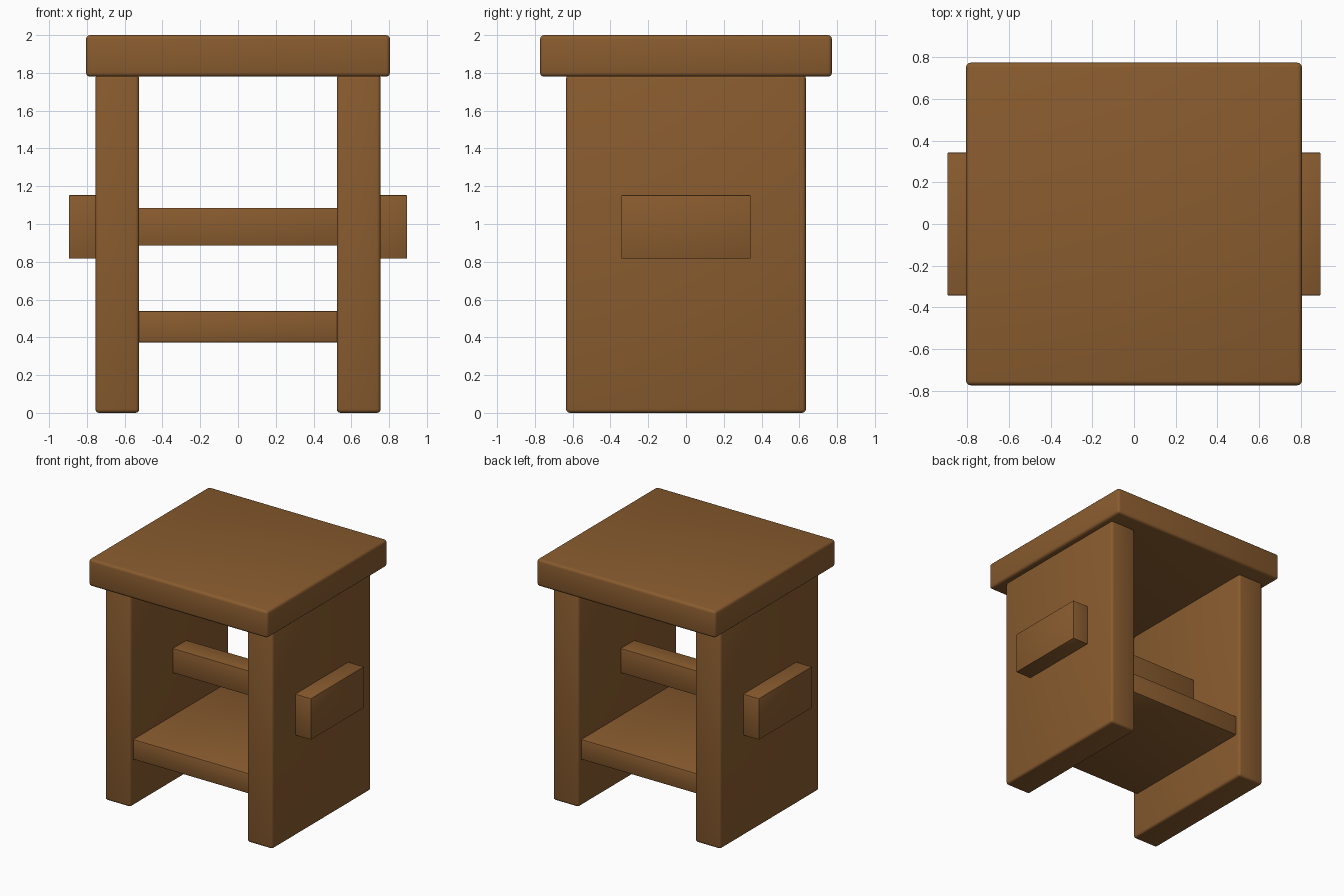
import bpy
import bmesh
from math import radians
from mathutils import Vector

if "Cube" in bpy.data.objects:
    bpy.data.objects.remove(bpy.data.objects["Cube"], do_unlink=True)

# Single warm brown wood colour
COLOUR = (0.25, 0.106, 0.028, 1.0)
wood = bpy.data.materials.new("brown wood")
wood.use_nodes = True
wood.diffuse_color = COLOUR
wood.node_tree.nodes["Principled BSDF"].inputs["Base Color"].default_value = COLOUR


def board(name, low, high, round_edge, segments=3):
    """Wooden board between two opposite corners, with softened edges."""
    low, high = Vector(low), Vector(high)
    size = high - low
    bm = bmesh.new()
    bmesh.ops.create_cube(bm, size=1.0)
    bmesh.ops.scale(bm, vec=size, verts=bm.verts)
    mesh = bpy.data.meshes.new(name)
    bm.to_mesh(mesh)
    bm.free()
    mesh.materials.append(wood)

    obj = bpy.data.objects.new(name, mesh)
    obj.location = (low + high) / 2
    bpy.context.collection.objects.link(obj)

    bevel = obj.modifiers.new("soft edges", "BEVEL")
    bevel.width = round_edge
    bevel.segments = segments

    bpy.ops.object.select_all(action="DESELECT")
    obj.select_set(True)
    bpy.context.view_layer.objects.active = obj
    bpy.ops.object.modifier_apply(modifier=bevel.name)
    bpy.ops.object.shade_smooth_by_angle(angle=radians(35))
    return obj


# Seat slab
board("seat", (-0.805, -0.773, 1.78), (0.805, 0.773, 2.0), 0.022)

# Side panels with the protruding tenon blocks
for side, sign in (("left", 1), ("right", -1)):
    panel_x = sorted((sign * 0.523, sign * 0.755))
    block_x = sorted((sign * 0.70, sign * 0.895))
    board(side + "_panel", (panel_x[0], -0.635, 0.0), (panel_x[1], 0.635, 1.79), 0.02)
    board(side + "_tenon_block", (block_x[0], -0.342, 0.817), (block_x[1], 0.342, 1.153), 0.005, 2)

# Cross rail and lower shelf between the panels
board("cross_rail", (-0.56, -0.09, 0.885), (0.56, 0.09, 1.086), 0.008, 2)
board("shelf", (-0.56, -0.597, 0.373), (0.56, 0.597, 0.54), 0.012, 2)
